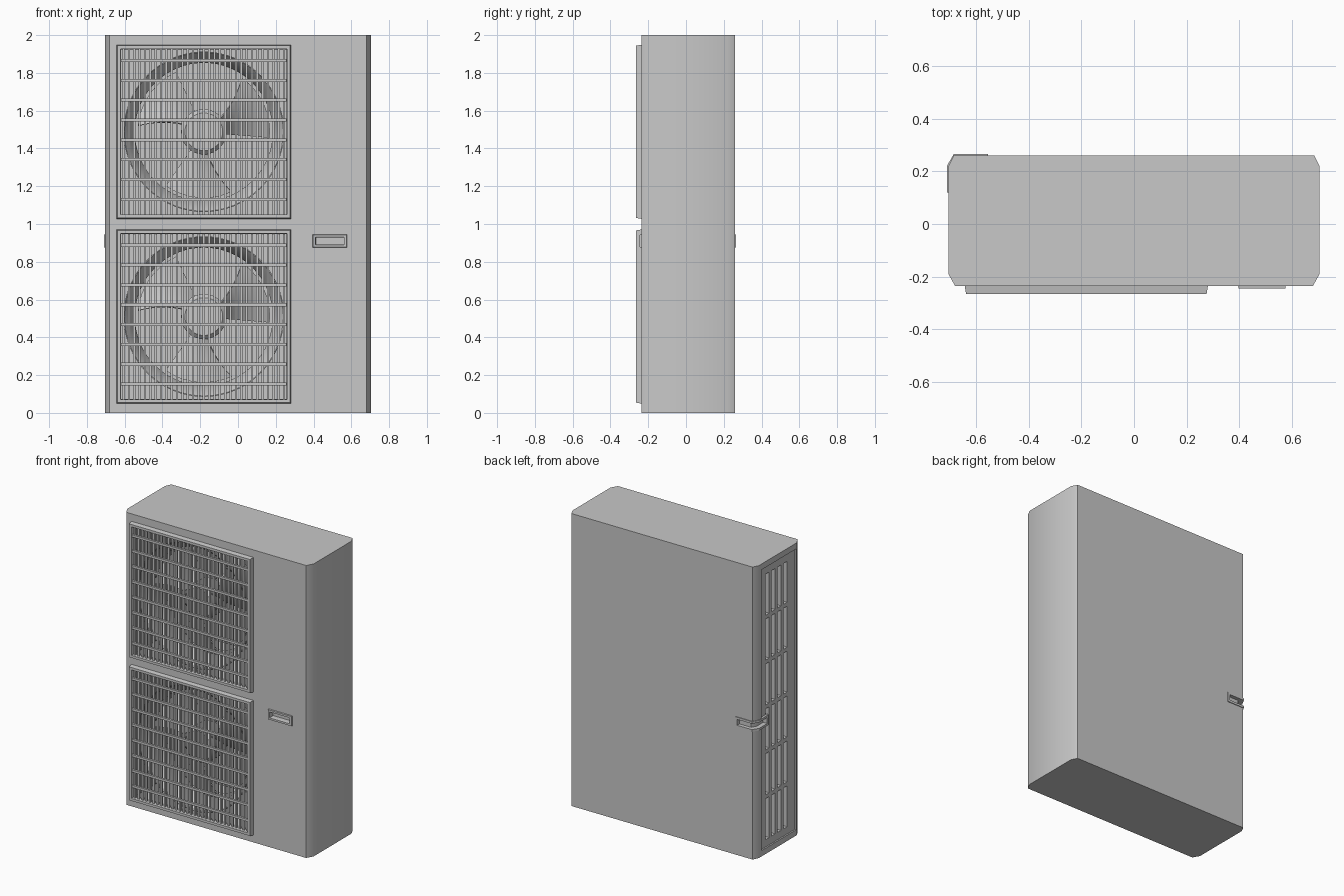
import bpy, bmesh, math
from mathutils import Matrix

cube = bpy.data.objects.get("Cube")
if cube:
    bpy.data.objects.remove(cube, do_unlink=True)

grey = bpy.data.materials.new("casing grey")
grey.use_nodes = True
COLOR = (0.58, 0.58, 0.58, 1)
grey.diffuse_color = COLOR
for node in grey.node_tree.nodes:
    if node.type == 'BSDF_PRINCIPLED':
        node.inputs["Base Color"].default_value = COLOR


def finish(name, bm, smooth=None):
    bmesh.ops.recalc_face_normals(bm, faces=bm.faces)
    mesh = bpy.data.meshes.new(name)
    bm.to_mesh(mesh)
    bm.free()
    mesh.materials.append(grey)
    ob = bpy.data.objects.new(name, mesh)
    bpy.context.collection.objects.link(ob)
    if smooth:
        round_off(ob, smooth)
    return ob


def select(ob):
    bpy.ops.object.select_all(action='DESELECT')
    ob.select_set(True)
    bpy.context.view_layer.objects.active = ob


def round_off(ob, degrees):
    select(ob)
    bpy.ops.object.shade_smooth_by_angle(angle=math.radians(degrees))


def boxes(bm, x0, x1, y0, y1, z0, z1):
    centre = Matrix.Translation(((x0 + x1) / 2, (y0 + y1) / 2, (z0 + z1) / 2))
    size = Matrix.Diagonal((x1 - x0, y1 - y0, z1 - z0, 1))
    bmesh.ops.create_cube(bm, size=1, matrix=centre @ size)


def prism(name, outline, z0, z1):
    bm = bmesh.new()
    base = bm.faces.new([bm.verts.new((x, y, z0)) for x, y in outline])
    out = bmesh.ops.extrude_face_region(bm, geom=[base])
    for v in out["geom"]:
        if isinstance(v, bmesh.types.BMVert):
            v.co.z = z1
    return finish(name, bm)


def cut(ob, cutter, keep=False):
    select(ob)
    mod = ob.modifiers.new("cut", 'BOOLEAN')
    mod.operation = 'DIFFERENCE'
    mod.solver = 'EXACT'
    mod.object = cutter
    bpy.ops.object.modifier_apply(modifier=mod.name)
    if not keep:
        bpy.data.objects.remove(cutter, do_unlink=True)


def rect_loops(name, x0, x1, z0, z1, steps, closed_ring):
    """Loft rectangles, each given as (inset, y)."""
    bm = bmesh.new()
    loops = []
    for inset, y in steps:
        a, b, c, d = x0 + inset, x1 - inset, z0 + inset, z1 - inset
        loops.append([bm.verts.new((x, y, z)) for x, z in ((a, c), (b, c), (b, d), (a, d))])
    pairs = list(zip(loops, loops[1:]))
    if closed_ring:
        pairs.append((loops[-1], loops[0]))
    else:
        bm.faces.new(loops[0])
        bm.faces.new(loops[-1])
    for p, q in pairs:
        for i in range(4):
            j = (i + 1) % 4
            bm.faces.new((p[i], p[j], q[j], q[i]))
    return finish(name, bm)


def lathe(name, profile, cx, cz, segments=64):
    """Spin a closed (radius, y) profile about a front-to-back axis."""
    bm = bmesh.new()
    rings = []
    for k in range(segments):
        a = 2 * math.pi * k / segments
        rings.append([bm.verts.new((cx + r * math.cos(a), y, cz + r * math.sin(a)))
                      for r, y in profile])
    n = len(profile)
    for k in range(segments):
        p, q = rings[k], rings[(k + 1) % segments]
        for i in range(n):
            j = (i + 1) % n
            bm.faces.new((p[i], p[j], q[j], q[i]))
    bmesh.ops.remove_doubles(bm, verts=bm.verts, dist=0.0001)
    return finish(name, bm, 40)


# Casing with chamfered upright corners
casing = prism("casing", [(-0.68, -0.235), (0.68, -0.235), (0.705, -0.19), (0.705, 0.22),
                          (0.685, 0.26), (-0.685, 0.26), (-0.705, 0.22), (-0.705, -0.19)], 0, 2)

# Fan bays open to the front
LEFT, RIGHT, HALF = -0.62, 0.258, 0.44
FAN_X = (LEFT + RIGHT) / 2
FAN_Z = (0.51, 1.488)
bm = bmesh.new()
for z in FAN_Z:
    boxes(bm, LEFT, RIGHT, -0.3, 0.22, z - HALF, z + HALF)
cut(casing, finish("bay_cutter", bm))

# Recessed intake panel with rows of upright slots
bm = bmesh.new()
boxes(bm, -0.8, -0.695, -0.18, 0.19, 0.04, 1.96)
cut(casing, finish("panel_cutter", bm))
bm = bmesh.new()
for row in range(6):
    for col in range(4):
        y = 0.115 - col * 0.065
        z = 0.09 + row * 0.307
        boxes(bm, -0.8, -0.65, y - 0.02, y + 0.02, z, z + 0.28)
cut(casing, finish("slot_cutter", bm))

# Corner grip wrapping the rear edge
grip = prism("corner_grip", [(-0.555, 0.25), (-0.555, 0.265), (-0.685, 0.265), (-0.71, 0.222),
                             (-0.71, 0.12), (-0.685, 0.12), (-0.685, 0.21), (-0.67, 0.25)],
             0.875, 0.945)
grip_cutter = prism("grip_cutter", [(-0.572, 0.24), (-0.572, 0.3), (-0.75, 0.3), (-0.75, 0.137),
                                    (-0.68, 0.137), (-0.68, 0.205), (-0.66, 0.24)], 0.89, 0.93)
cut(casing, grip_cutter, keep=True)
cut(grip, grip_cutter)

# Front grip with a sunken hollow
bm = bmesh.new()
boxes(bm, 0.41, 0.56, -0.3, -0.205, 0.89, 0.93)
cut(casing, finish("pull_cutter", bm))
rect_loops("front_grip", 0.395, 0.577, 0.875, 0.945,
           [(0, -0.23), (0.002, -0.245), (0.015, -0.245), (0.017, -0.23)], True)
round_off(casing, 35)


def add_fan(label, cz):
    # Raised tapered frame around the grille
    rect_loops(label + "_grille_frame", -0.643, 0.281, cz - 0.461, cz + 0.461,
               [(0, -0.234), (0.005, -0.265), (0.022, -0.265), (0.024, -0.234)], True)

    # Guard bars
    bm = bmesh.new()
    count = 31
    for i in range(count):
        x = LEFT + (RIGHT - LEFT) * (i + 0.5) / count
        boxes(bm, x - 0.006, x + 0.006, -0.25, -0.236, cz - HALF, cz + HALF)
    finish(label + "_grille_uprights", bm)
    bm = bmesh.new()
    for i in range(8):
        z = cz + (i - 3.5) * 0.105 + 0.01
        boxes(bm, LEFT, RIGHT, -0.262, -0.248, z - 0.008, z + 0.008)
    finish(label + "_grille_crossbars", bm)

    # Air duct ring, hub and motor
    lathe(label + "_duct", [(0.42, -0.22), (0.425, -0.22), (0.375, -0.15), (0.375, -0.02),
                            (0.365, -0.02), (0.365, -0.15)], FAN_X, cz)
    lathe(label + "_hub", [(0, -0.17), (0.1, -0.17), (0.12, -0.15), (0.12, -0.03),
                           (0, -0.03)], FAN_X, cz, 48)
    lathe(label + "_motor", [(0, -0.035), (0.075, -0.035), (0.075, 0.225), (0, 0.225)],
          FAN_X, cz, 32)

    # Three twisted blades that widen outwards
    bm = bmesh.new()
    steps = 8
    for blade in range(3):
        grid = []
        for i in range(steps + 1):
            u = i / steps
            r = 0.11 + 0.24 * u
            row = []
            for j in range(steps + 1):
                v = j / steps
                a = math.radians(blade * 120 - 5 + v * (45 + 15 * u))
                y = -0.04 - 0.11 * v
                row.append(bm.verts.new((FAN_X + r * math.cos(a), y, cz + r * math.sin(a))))
            grid.append(row)
        for p, q in zip(grid, grid[1:]):
            for j in range(steps):
                bm.faces.new((p[j], p[j + 1], q[j + 1], q[j]))
    blades = finish(label + "_blades", bm)
    select(blades)
    mod = blades.modifiers.new("thickness", 'SOLIDIFY')
    mod.thickness = 0.008
    mod.offset = 0
    bpy.ops.object.modifier_apply(modifier=mod.name)
    round_off(blades, 40)


for label, z in zip(("lower", "upper"), FAN_Z):
    add_fan(label, z)
